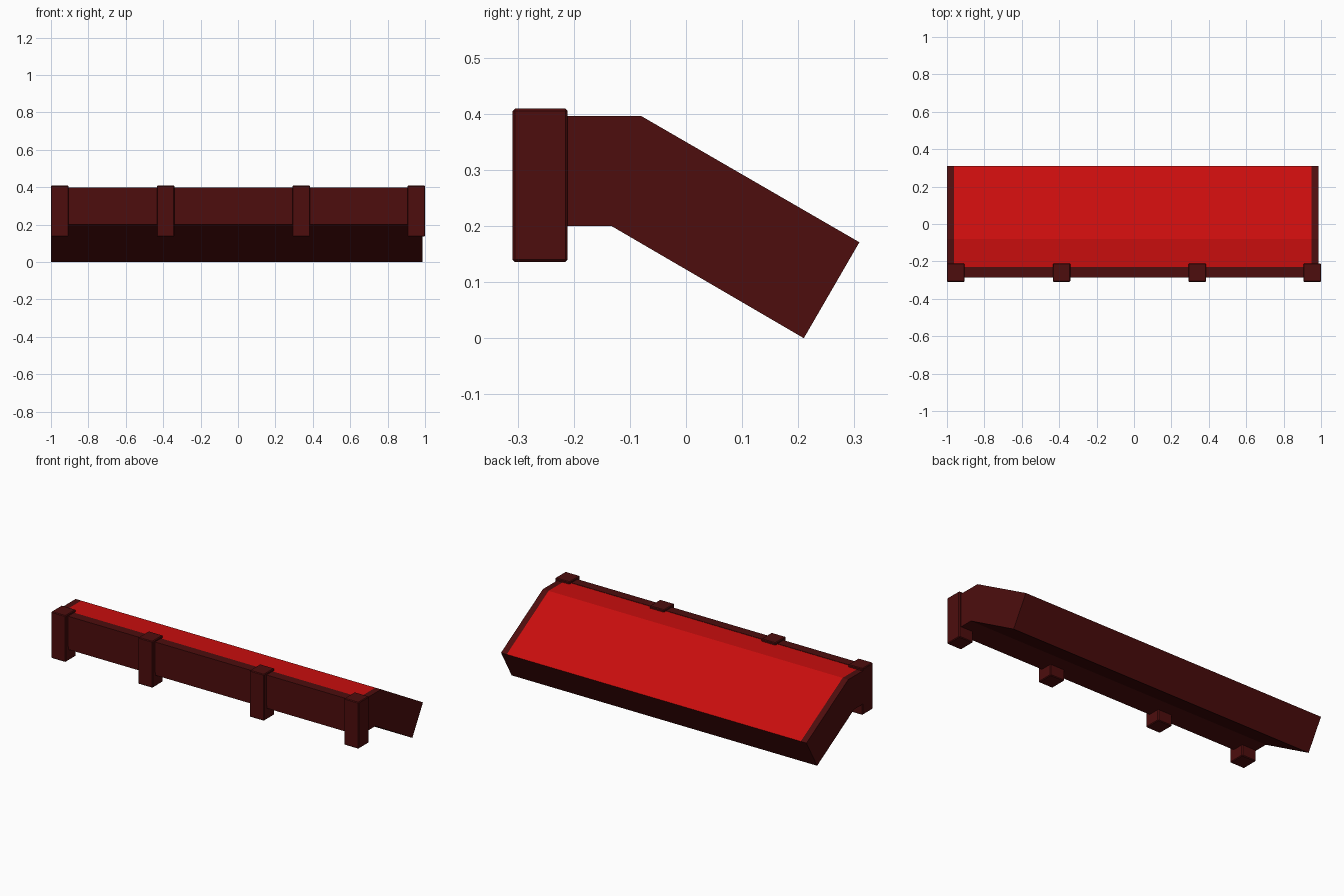
import bpy
import bmesh

if "Cube" in bpy.data.objects:
    bpy.data.objects.remove(bpy.data.objects["Cube"])


def material(name, color):
    m = bpy.data.materials.new(name)
    m.diffuse_color = color
    m.use_nodes = True
    m.node_tree.nodes["Principled BSDF"].inputs["Base Color"].default_value = m.diffuse_color
    return m


DARK = material("dark_red", (0.075, 0.004, 0.004, 1))
RED = material("bright_red", (0.58, 0.004, 0.004, 1))


def extrude_profile(name, profile, x0, x1, red_edges=()):
    """Extrude a (y, z) outline along x; edges listed in red_edges become red."""
    bm = bmesh.new()
    a = [bm.verts.new((x0, y, z)) for y, z in profile]
    b = [bm.verts.new((x1, y, z)) for y, z in profile]
    bm.faces.new(a)
    bm.faces.new(b[::-1])
    n = len(profile)
    for i in range(n):
        j = (i + 1) % n
        f = bm.faces.new((a[i], b[i], b[j], a[j]))
        f.material_index = 1 if i in red_edges else 0
    bmesh.ops.recalc_face_normals(bm, faces=bm.faces)
    mesh = bpy.data.meshes.new(name)
    bm.to_mesh(mesh)
    bm.free()
    mesh.materials.append(DARK)
    mesh.materials.append(RED)
    ob = bpy.data.objects.new(name, mesh)
    bpy.context.collection.objects.link(ob)
    return ob


def bent_profile(front):
    """Flat front section that bends down into the rear slope."""
    return [(front, 0.396), (-0.08, 0.396), (0.309, 0.171),
            (0.21, 0.0), (-0.133, 0.2), (front, 0.2)]


LEFT, RIGHT, RIM = -1.0, 0.987, 0.037

# Red-topped deck between two side rims
extrude_profile("deck", bent_profile(-0.28), LEFT + RIM, RIGHT - RIM, (0, 1))
extrude_profile("left_rim", bent_profile(-0.28), LEFT, LEFT + RIM)
extrude_profile("right_rim", bent_profile(-0.28), RIGHT - RIM, RIGHT)

# Front beam capping the deck's front edge
extrude_profile("front_beam", [(-0.285, 0.22), (-0.285, 0.398),
                               (-0.23, 0.398), (-0.23, 0.22)], LEFT, RIGHT)

# Row of bevelled posts clasping the beam
for i, x in enumerate((-0.953, -0.387, 0.338, 0.953)):
    post = extrude_profile(f"post_{i + 1}", [(-0.309, 0.136), (-0.309, 0.409),
                                             (-0.211, 0.409), (-0.211, 0.136)],
                           x - 0.047, x + 0.047)
    bevel = post.modifiers.new("bevel", 'BEVEL')
    bevel.width = 0.004
    bevel.segments = 1
